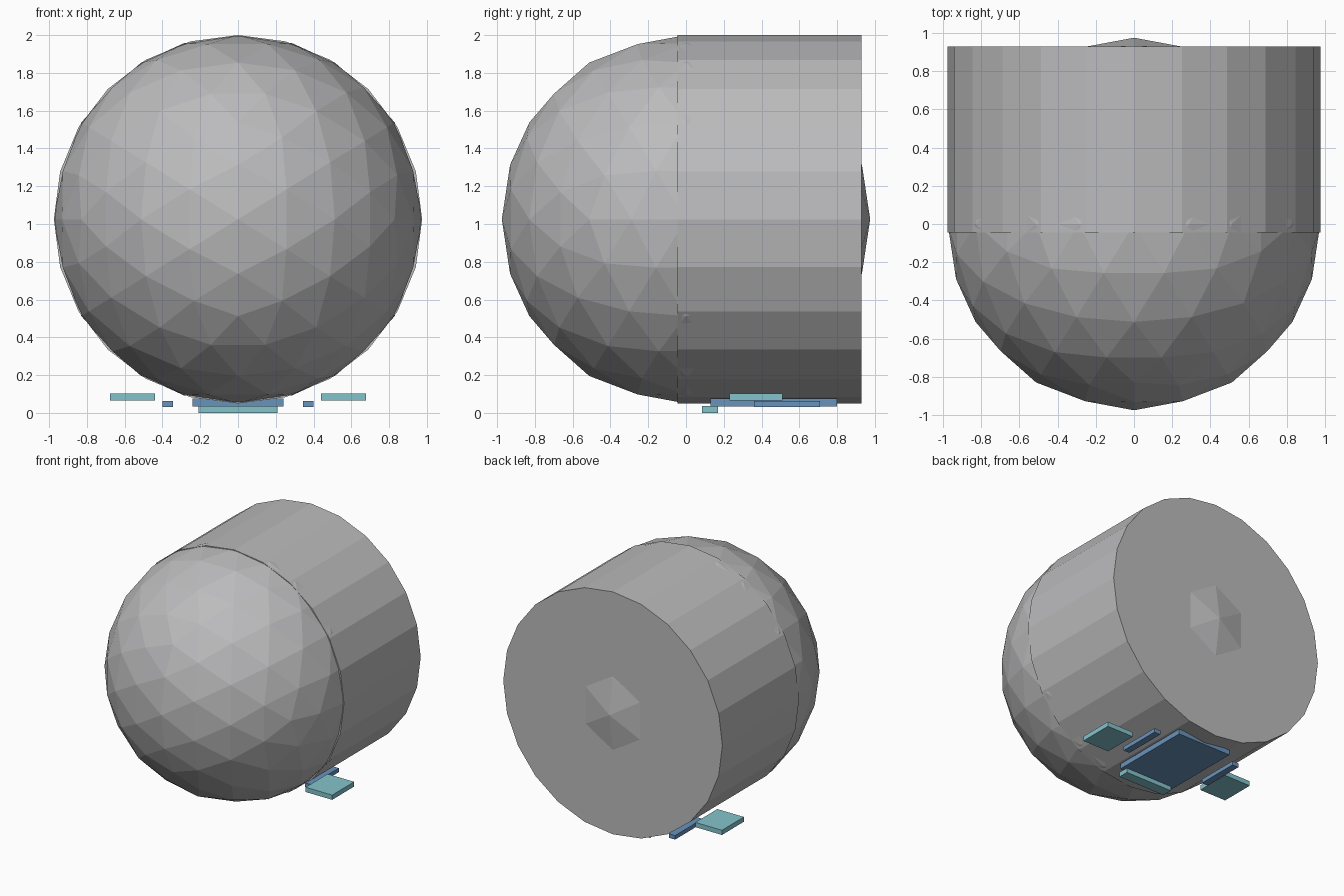
import bpy
import math

if "Cube" in bpy.data.objects:
    bpy.data.objects.remove(bpy.data.objects["Cube"], do_unlink=True)

RADIUS = 0.975
CENTRE_Z = 1.025


def material(name, colour):
    mat = bpy.data.materials.new(name)
    mat.use_nodes = True
    rgba = (*colour, 1)
    mat.diffuse_color = rgba
    mat.node_tree.nodes["Principled BSDF"].inputs["Base Color"].default_value = rgba
    return mat


grey = material("shell_grey", (0.5, 0.5, 0.51))
teal = material("pad_teal", (0.23, 0.55, 0.6))
blue = material("pad_blue", (0.14, 0.29, 0.5))


def finish(name, mat):
    obj = bpy.context.object
    obj.name = name
    obj.data.materials.append(mat)
    return obj


def box(name, mat, x, y, z):
    """Box from (min, max) pairs on each axis."""
    spans = (x, y, z)
    bpy.ops.mesh.primitive_cube_add(size=1, location=[(a + b) / 2 for a, b in spans])
    obj = finish(name, mat)
    obj.scale = [b - a for a, b in spans]
    return obj


# Faceted ball, turned so an edge of its base solid stands upright at front and back
bpy.ops.mesh.primitive_ico_sphere_add(
    subdivisions=3, radius=RADIUS, location=(0, 0, CENTRE_Z),
    rotation=(0, -math.atan(2 / (1 + math.sqrt(5))), 0))
finish("round_nose", grey)

# Straight body behind the ball
front, back = -0.045, 0.93
bpy.ops.mesh.primitive_cylinder_add(
    vertices=24, radius=RADIUS, depth=back - front,
    location=(0, (front + back) / 2, CENTRE_Z), rotation=(math.pi / 2, 0, 0))
finish("body_barrel", grey)

# Central pads underneath
box("belly_pad", blue, (-0.24, 0.24), (0.13, 0.80), (0.035, 0.075))
box("front_pad", teal, (-0.21, 0.21), (0.085, 0.17), (0, 0.037))

# Paired pads on each side
for side, s in (("left", 1), ("right", -1)):
    box(side + "_rail", blue, sorted((s * 0.345, s * 0.40)), (0.36, 0.71), (0.03, 0.063))
    box(side + "_side_pad", teal, sorted((s * 0.44, s * 0.677)), (0.23, 0.51), (0.065, 0.103))
